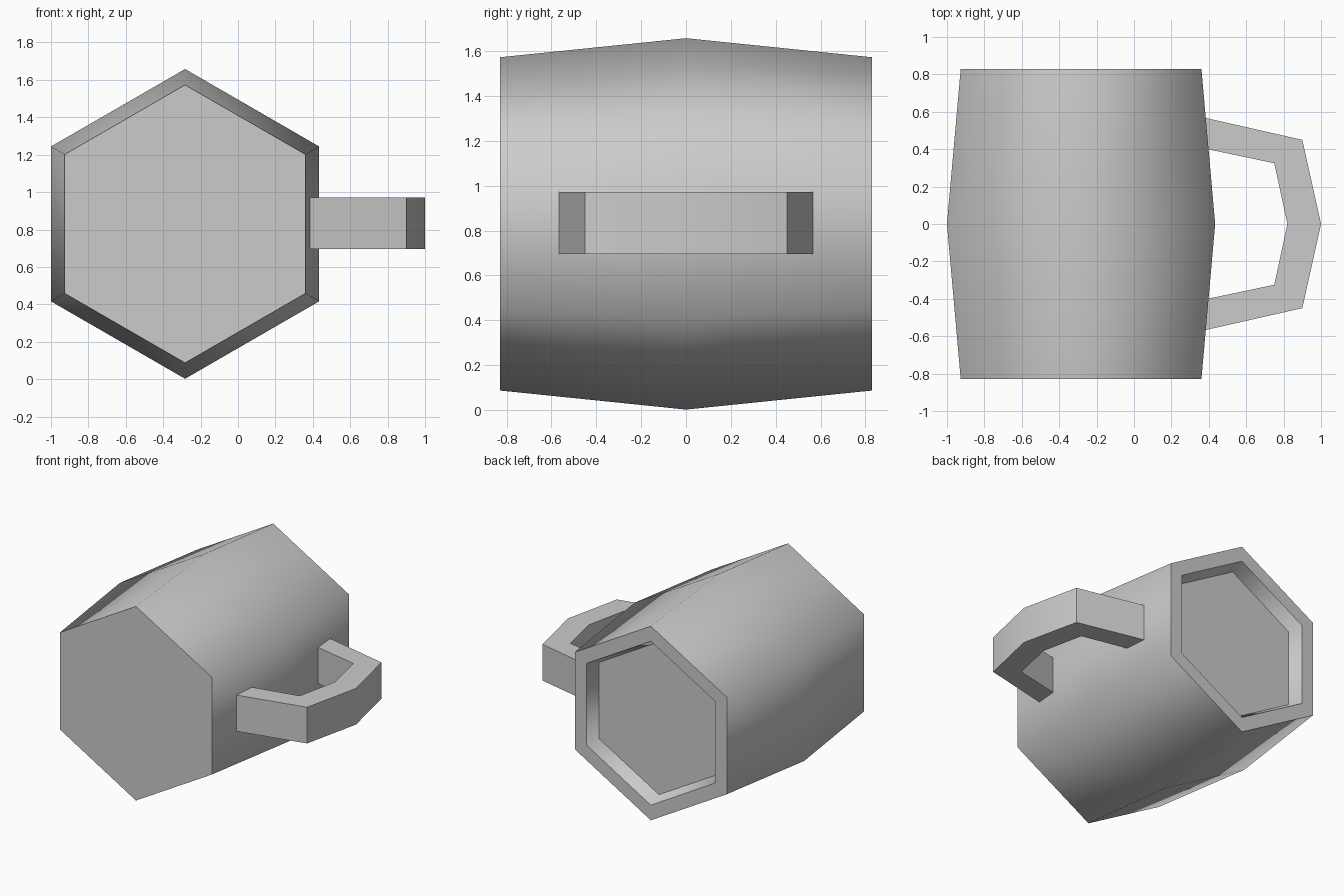
import bpy, bmesh, math

cube = bpy.data.objects.get("Cube")
if cube:
    bpy.data.objects.remove(cube, do_unlink=True)

SIDES = 6
CX, CZ = -0.283, 0.83

grey = bpy.data.materials.new("light grey")
grey.use_nodes = True
colour = (0.6, 0.6, 0.6, 1)
grey.diffuse_color = colour
grey.node_tree.nodes["Principled BSDF"].inputs["Base Color"].default_value = colour


def finish(bm, name):
    """Turn a bmesh into a named object, smooth except at sharp corners."""
    bmesh.ops.recalc_face_normals(bm, faces=bm.faces)
    mesh = bpy.data.meshes.new(name)
    bm.to_mesh(mesh)
    bm.free()
    mesh.materials.append(grey)
    obj = bpy.data.objects.new(name, mesh)
    bpy.context.collection.objects.link(obj)
    bpy.ops.object.select_all(action='DESELECT')
    obj.select_set(True)
    bpy.context.view_layer.objects.active = obj
    bpy.ops.object.shade_smooth_by_angle(angle=math.radians(62))
    return obj


# Mug body: hexagonal rings (radius, y) from the base, over the rim, to the recessed floor
profile = [(0.743, -0.83), (0.828, 0), (0.743, 0.83), (0.627, 0.83), (0.585, 0.73)]
bm = bmesh.new()
rings = []
for radius, y in profile:
    angles = [math.tau * i / SIDES for i in range(SIDES)]
    rings.append([bm.verts.new((CX + radius * math.sin(a), y, CZ + radius * math.cos(a)))
                  for a in angles])
for a, b in zip(rings, rings[1:]):
    for i in range(SIDES):
        j = (i + 1) % SIDES
        bm.faces.new((a[i], a[j], b[j], b[i]))
bm.faces.new(rings[0])
bm.faces.new(rings[-1])
finish(bm, "mug_body")

# Handle: half outlines mirrored across y, joined as a band and given height
outer = [(0.36, 0.572), (0.9, 0.45), (1.0, 0)]
inner = [(0.36, 0.407), (0.75, 0.325), (0.82, 0)]


def mirrored(path):
    return path + [(x, -y) for x, y in reversed(path[:-1])]


bm = bmesh.new()
sections = []
for (ox, oy), (ix, iy) in zip(mirrored(outer), mirrored(inner)):
    sections.append([bm.verts.new(p) for p in (
        (ox, oy, 0.695), (ox, oy, 0.972), (ix, iy, 0.972), (ix, iy, 0.695))])
for a, b in zip(sections, sections[1:]):
    for i in range(4):
        j = (i + 1) % 4
        bm.faces.new((a[i], a[j], b[j], b[i]))
bm.faces.new(sections[0])
bm.faces.new(sections[-1])
finish(bm, "handle")
